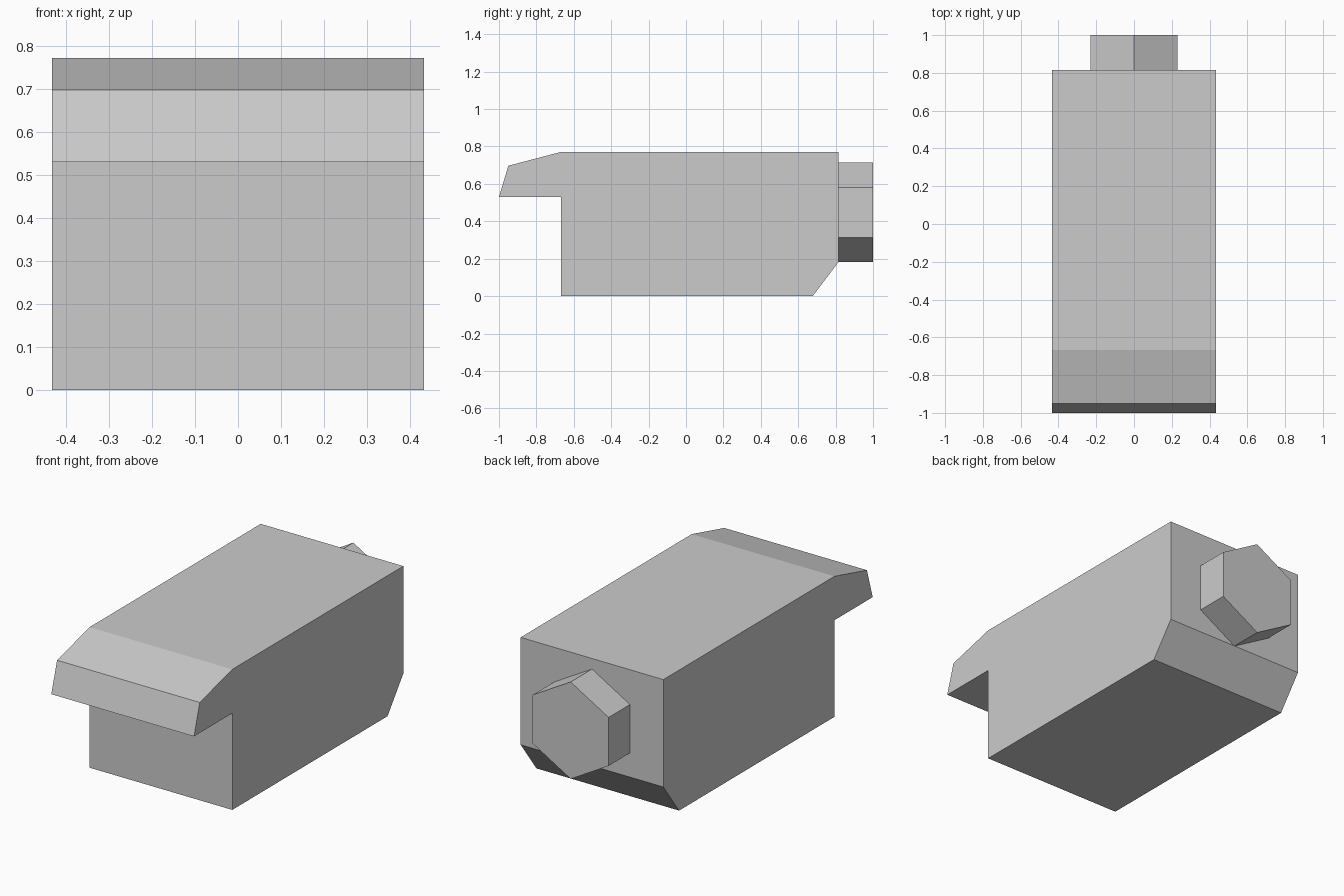
import bpy, bmesh, math
from mathutils import Vector

if "Cube" in bpy.data.objects:
    bpy.data.objects.remove(bpy.data.objects["Cube"])


def extrude_profile(name, points, direction):
    """Make a flat-faced prism from a closed outline swept along direction."""
    bm = bmesh.new()
    face = bm.faces.new([bm.verts.new(p) for p in points])
    result = bmesh.ops.extrude_face_region(bm, geom=[face], use_keep_orig=True)
    moved = [g for g in result["geom"] if isinstance(g, bmesh.types.BMVert)]
    bmesh.ops.translate(bm, verts=moved, vec=Vector(direction))
    bmesh.ops.recalc_face_normals(bm, faces=bm.faces)
    mesh = bpy.data.meshes.new(name)
    bm.to_mesh(mesh)
    bm.free()
    obj = bpy.data.objects.new(name, mesh)
    bpy.context.collection.objects.link(obj)
    return obj


half_width = 0.433
back_y = 0.815

# Main body: side outline with front overhang and chamfered lower back edge
side = [(-1, 0.53), (-0.95, 0.697), (-0.668, 0.771), (back_y, 0.771),
        (back_y, 0.182), (0.678, 0), (-0.668, 0), (-0.668, 0.53)]
extrude_profile("body", [(-half_width, y, z) for y, z in side],
                (2 * half_width, 0, 0))

# Hexagonal stub on the back, one corner pointing up
radius, centre_z = 0.266, 0.447
angles = [math.radians(90 + 60 * i) for i in range(6)]
extrude_profile("rear_stub",
                [(radius * math.cos(a), back_y, centre_z + radius * math.sin(a))
                 for a in angles],
                (0, 1 - back_y, 0))
